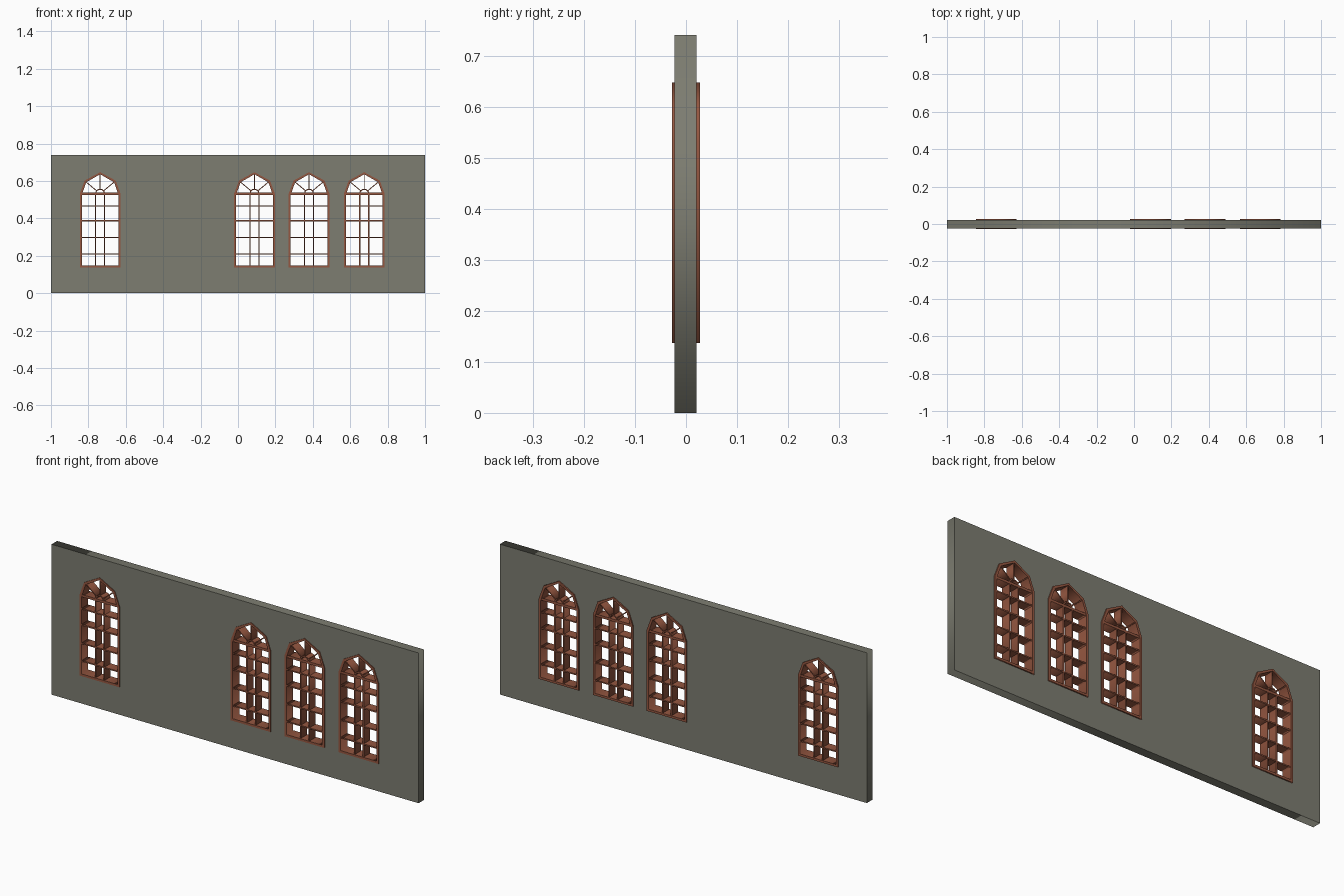
import bpy, math

if "Cube" in bpy.data.objects:
    bpy.data.objects.remove(bpy.data.objects["Cube"])

def material(name, col):
    m = bpy.data.materials.new(name)
    m.diffuse_color = (*col, 1)
    m.use_nodes = True
    m.node_tree.nodes["Principled BSDF"].inputs["Base Color"].default_value = m.diffuse_color
    return m

STONE = material("grey_stone", (0.205, 0.205, 0.165))
WOOD = material("red_brown_wood", (0.30, 0.095, 0.052))

WALL_H = 0.74
CENTRES = (-0.737, 0.088, 0.38, 0.675)
Z0, SPRING, SHOULDER, TOP = 0.137, 0.532, 0.602, 0.647
HALF_W = 0.109

def window_outline(cx, inset=0.0):
    """Five-sided arch over a rectangle, shrunk evenly toward its middle."""
    pts = [(-HALF_W, Z0), (HALF_W, Z0), (HALF_W, SPRING), (0.083, SHOULDER),
           (0, TOP), (-0.083, SHOULDER), (-HALF_W, SPRING)]
    mid, half_h = (Z0 + TOP) / 2, (TOP - Z0) / 2
    sx, sz = 1 - inset / HALF_W, 1 - inset / half_h
    return [(cx + x * sx, mid + (z - mid) * sz) for x, z in pts]

def plate(name, loops, half_depth, mat, y=0.0):
    """Extrude nested x-z outlines along y; inner loops become holes."""
    cu = bpy.data.curves.new(name, 'CURVE')
    cu.dimensions = '2D'
    cu.fill_mode = 'BOTH'
    cu.extrude = half_depth
    for loop in loops:
        sp = cu.splines.new('POLY')
        sp.points.add(len(loop) - 1)
        for p, (x, z) in zip(sp.points, loop):
            p.co = (x, z, 0, 1)
        sp.use_cyclic_u = True
    cu.materials.append(mat)
    ob = bpy.data.objects.new(name, cu)
    ob.rotation_euler.x = math.pi / 2
    ob.location.y = y
    bpy.context.collection.objects.link(ob)
    bpy.ops.object.select_all(action='DESELECT')
    ob.select_set(True)
    bpy.context.view_layer.objects.active = ob
    bpy.ops.object.convert(target='MESH')
    return bpy.context.object

def bar(name, a, b, thick, half_depth):
    """Straight glazing bar between two x-z points."""
    dx, dz = b[0] - a[0], b[1] - a[1]
    length = math.hypot(dx, dz)
    nx, nz = -dz / length * thick / 2, dx / length * thick / 2
    plate(name, [[(a[0] - nx, a[1] - nz), (b[0] - nx, b[1] - nz),
                  (b[0] + nx, b[1] + nz), (a[0] + nx, a[1] + nz)]],
          half_depth, WOOD)

# Wall with four window openings
plate("wall", [[(-1, 0), (1, 0), (1, WALL_H), (-1, WALL_H)]]
      + [window_outline(c, 0.004) for c in CENTRES], 0.022, STONE, -0.001)

for i, c in enumerate(CENTRES, 1):
    # Outer frame
    plate(f"window_frame_{i}", [window_outline(c), window_outline(c, 0.011)],
          0.027, WOOD)
    # Horizontal rails, heavier at the spring line
    for z, t in ((0.21, 0.006), (0.297, 0.006), (0.388, 0.007),
                 (0.467, 0.006), (SPRING, 0.012)):
        bar(f"rail_{i}", (c - 0.1, z), (c + 0.1, z), t, 0.024)
    # Upright bars
    for s in (-1, 1):
        bar(f"upright_{i}", (c + s * 0.024, Z0 + 0.008),
            (c + s * 0.024, SPRING), 0.006, 0.0235)
    # Half-round hub and the spokes of the fan light
    arc = [math.pi * k / 6 for k in range(7)]
    hub = [(c + 0.027 * math.cos(a), SPRING + 0.027 * math.sin(a)) for a in arc]
    hub += [(c + 0.021 * math.cos(a), SPRING + 0.021 * math.sin(a))
            for a in reversed(arc)]
    plate(f"fan_hub_{i}", [hub], 0.0235, WOOD)
    for x, z in ((-0.078, 0.597), (0, 0.64), (0.078, 0.597)):
        d = math.hypot(x, z - SPRING)
        start = (c + x / d * 0.024, SPRING + (z - SPRING) / d * 0.024)
        bar(f"fan_spoke_{i}", start, (c + x, z), 0.005, 0.023)
